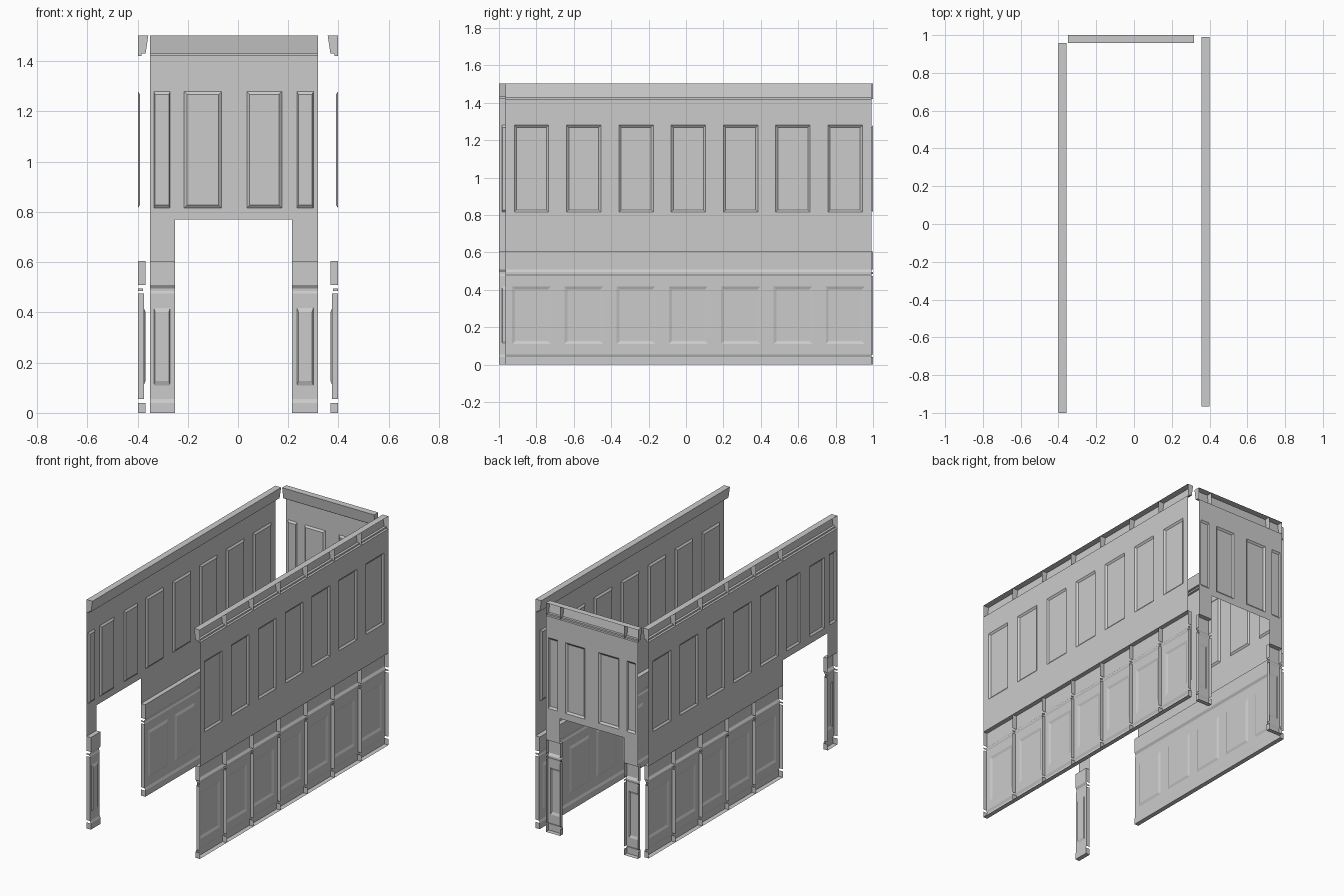
import bpy, bmesh

if "Cube" in bpy.data.objects:
    bpy.data.objects.remove(bpy.data.objects["Cube"])

paint = bpy.data.materials.new("plain_grey")
paint.diffuse_color = (0.6, 0.6, 0.6, 1)
paint.use_nodes = True
paint.node_tree.nodes["Principled BSDF"].inputs["Base Color"].default_value = paint.diffuse_color

# moulding profiles: (depth into the room, height)
BASE = [(0, 0), (.03, 0), (.03, .04), (.024, .055)]
RAIL = [(.024, .475), (.02, .485), (.02, .495), (.03, .51), (.03, .605), (0, .605)]
CORNICE = [(0, 1.42), (.015, 1.42), (.015, 1.43), (.031, 1.43), (.042, 1.503), (0, 1.503)]
LOWER_CAPS = [(0, .04, .03), (.055, .475, .024), (.485, .495, .02), (.51, .605, .03)]


class Part:
    """Collects open faces in wall coordinates (along, depth, height)."""
    def __init__(self, name, place):
        self.name, self.place, self.bm = name, place, bmesh.new()

    def face(self, pts):
        self.bm.faces.new([self.bm.verts.new(self.place(*p)) for p in pts])

    def sweep(self, profile, u0, u1):
        for (d0, z0), (d1, z1) in zip(profile, profile[1:]):
            self.face([(u0, d0, z0), (u1, d0, z0), (u1, d1, z1), (u0, d1, z1)])

    def cap(self, u, profile):
        self.face([(u, d, z) for d, z in profile])

    def ring(self, a, da, b, db):
        def corners(r, d):
            return [(r[0], d, r[2]), (r[1], d, r[2]), (r[1], d, r[3]), (r[0], d, r[3])]
        o, i = corners(a, da), corners(b, db)
        for k in range(4):
            n = (k + 1) % 4
            self.face([o[k], o[n], i[n], i[k]])
        return i

    def panel(self, outer, hole, d, rise, inset):
        # flat field around a raised, bevelled panel that is hollow behind
        self.ring(outer, d, hole, d)
        iu = min(inset, (hole[1] - hole[0]) * .08)
        inner = (hole[0] + iu, hole[1] - iu, hole[2] + inset, hole[3] - inset)
        self.face(self.ring(hole, d, inner, d + rise))

    def finish(self):
        bmesh.ops.remove_doubles(self.bm, verts=self.bm.verts, dist=1e-5)
        bmesh.ops.recalc_face_normals(self.bm, faces=self.bm.faces)
        me = bpy.data.meshes.new(self.name)
        self.bm.to_mesh(me)
        self.bm.free()
        me.materials.append(paint)
        bpy.context.collection.objects.link(bpy.data.objects.new(self.name, me))


def wall(name, place, bays, ribs):
    """bays: (start, end, bottom of upper sheet, panel start, panel end)"""
    length = bays[-1][1]
    upper = Part(name + "_upper_panelling", place)
    lower = Part(name + "_wainscot", place)
    top = Part(name + "_cornice", place)
    for u0, u1, zb, p0, p1 in bays:
        upper.panel((u0, u1, zb, 1.42), (p0, p1, .815, 1.28), 0, .009, .012)
        if zb < .7:
            wide = .012 if u1 - u0 > .2 else 0
            lower.sweep(BASE, u0, u1)
            lower.sweep(RAIL, u0, u1)
            lower.panel((u0, u1, .055, .475), (p0 - wide, p1 + wide, .11, .418), .024, .006, .016)
            for u in (u0, u1):
                for z0, z1, d in LOWER_CAPS:
                    lower.cap(u, [(0, z0), (d, z0), (d, z1), (0, z1)])
    # cornice with its dividers
    top.sweep(CORNICE, 0, length)
    for u in ribs:
        top.cap(u, CORNICE)
    for p in (upper, lower, top):
        p.finish()


def plain_bays(start, count, w):
    return [(start + i * w, start + (i + 1) * w, .605,
             start + (i + .5) * w - .092, start + (i + .5) * w + .092) for i in range(count)]


# doorway: narrow pier, then two header bays
DOOR = [(0, .1, .605, .015, .08), (.1, .335, .77, .135, .285), (.335, .565, .77, .385, .525)]
W = 1.957 / 7

left = DOOR + plain_bays(.565, 5, (1.957 - .565) / 5)
wall("left_wall", lambda u, d, z: (-.399 + d, -1 + u, z), left,
     [0] + [b[1] for b in left[2:]])

right = plain_bays(0, 7, W)
wall("right_wall", lambda u, d, z: (.399 - d, -.966 + u, z), right,
     [0] + [b[1] for b in right])

back = DOOR + [(.565, .668, .605, .585, .65)]
wall("back_wall", lambda u, d, z: (-.35 + u, 1 - d, z), back, [0, .1, .565, .668])
